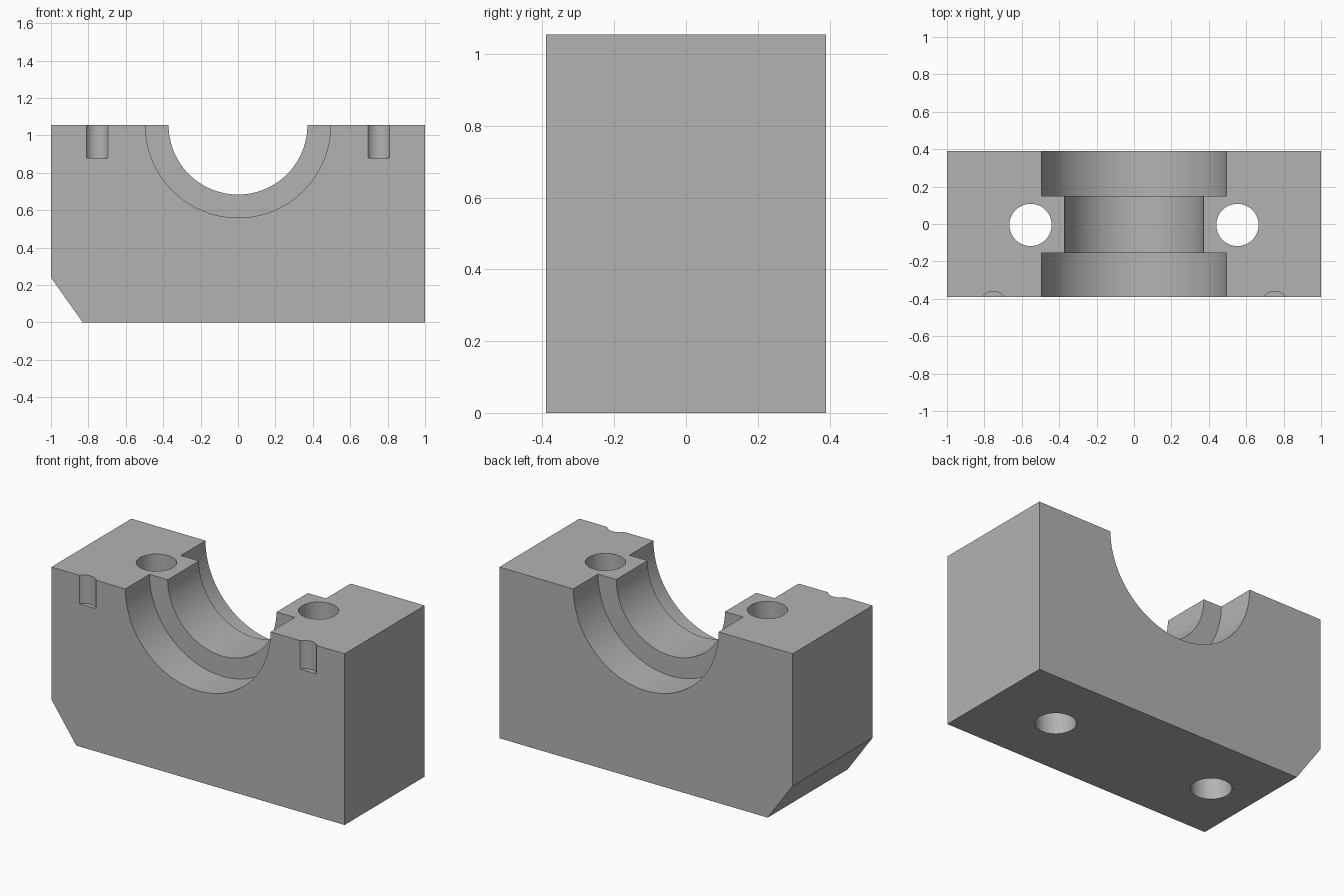
import bpy, bmesh
from math import pi, cos, sin, radians
from mathutils import Vector

cube = bpy.data.objects.get("Cube")
if cube:
    bpy.data.objects.remove(cube, do_unlink=True)

HEIGHT, DEPTH = 1.055, 0.39

steel = bpy.data.materials.new("plain grey")
steel.use_nodes = True
GREY = (0.45, 0.45, 0.45, 1)
steel.diffuse_color = GREY
steel.node_tree.nodes["Principled BSDF"].inputs["Base Color"].default_value = GREY


def prism(name, points, direction):
    """Extrude a closed outline along a direction."""
    bm = bmesh.new()
    face = bm.faces.new([bm.verts.new(p) for p in points])
    result = bmesh.ops.extrude_face_region(bm, geom=[face])
    verts = [v for v in result["geom"] if isinstance(v, bmesh.types.BMVert)]
    bmesh.ops.translate(bm, verts=verts, vec=Vector(direction))
    bmesh.ops.recalc_face_normals(bm, faces=bm.faces)
    mesh = bpy.data.meshes.new(name)
    bm.to_mesh(mesh)
    bm.free()
    obj = bpy.data.objects.new(name, mesh)
    bpy.context.collection.objects.link(obj)
    mesh.materials.append(steel)
    return obj


def saddle(name, radius, y0, y1):
    """Half-round trough, open at the top."""
    n = 48
    arc = [(radius * cos(pi + pi * i / n), y0, HEIGHT + radius * sin(pi + pi * i / n))
           for i in range(n + 1)]
    top = HEIGHT + 0.2
    return prism(name, arc + [(radius, y0, top), (-radius, y0, top)], (0, y1 - y0, 0))


def round_cutter(name, radius, x, y, z0, z1):
    n = 48
    ring = [(x + radius * cos(2 * pi * i / n), y + radius * sin(2 * pi * i / n), z0)
            for i in range(n)]
    return prism(name, ring, (0, 0, z1 - z0))


# Block with one chamfered lower edge
outline = [(-1, 0.24), (-0.83, 0), (1, 0), (1, HEIGHT), (-1, HEIGHT)]
block = prism("bearing_block", [(x, -DEPTH, z) for x, z in outline], (0, 2 * DEPTH, 0))

# Bearing seat: narrow through bore with a wider recess at each end
cutters = [
    saddle("bore_cutter", 0.371, -0.6, 0.6),
    saddle("front_recess_cutter", 0.495, -0.6, -0.155),
    saddle("back_recess_cutter", 0.495, 0.15, 0.6),
]

# Bolt holes and shallow front notches on both sides
for side, sx in (("left", 1), ("right", -1)):
    cutters.append(round_cutter(side + "_bolt_hole_cutter", 0.113, sx * 0.553, -0.005, -0.2, 1.3))
    cutters.append(round_cutter(side + "_notch_cutter", 0.069, sx * 0.752, -0.429, 0.88, 1.3))

for cutter in cutters:
    cut = block.modifiers.new(cutter.name, "BOOLEAN")
    cut.operation = "DIFFERENCE"
    cut.solver = "EXACT"
    cut.object = cutter

# Apply the cuts, then remove the cutters
bpy.context.view_layer.update()
graph = bpy.context.evaluated_depsgraph_get()
cut_mesh = bpy.data.meshes.new_from_object(block.evaluated_get(graph))
block.modifiers.clear()
block.data = cut_mesh
cut_mesh.name = "bearing_block"
for cutter in cutters:
    bpy.data.objects.remove(cutter, do_unlink=True)

bpy.ops.object.select_all(action="DESELECT")
block.select_set(True)
bpy.context.view_layer.objects.active = block
bpy.ops.object.shade_smooth_by_angle(angle=radians(30))
